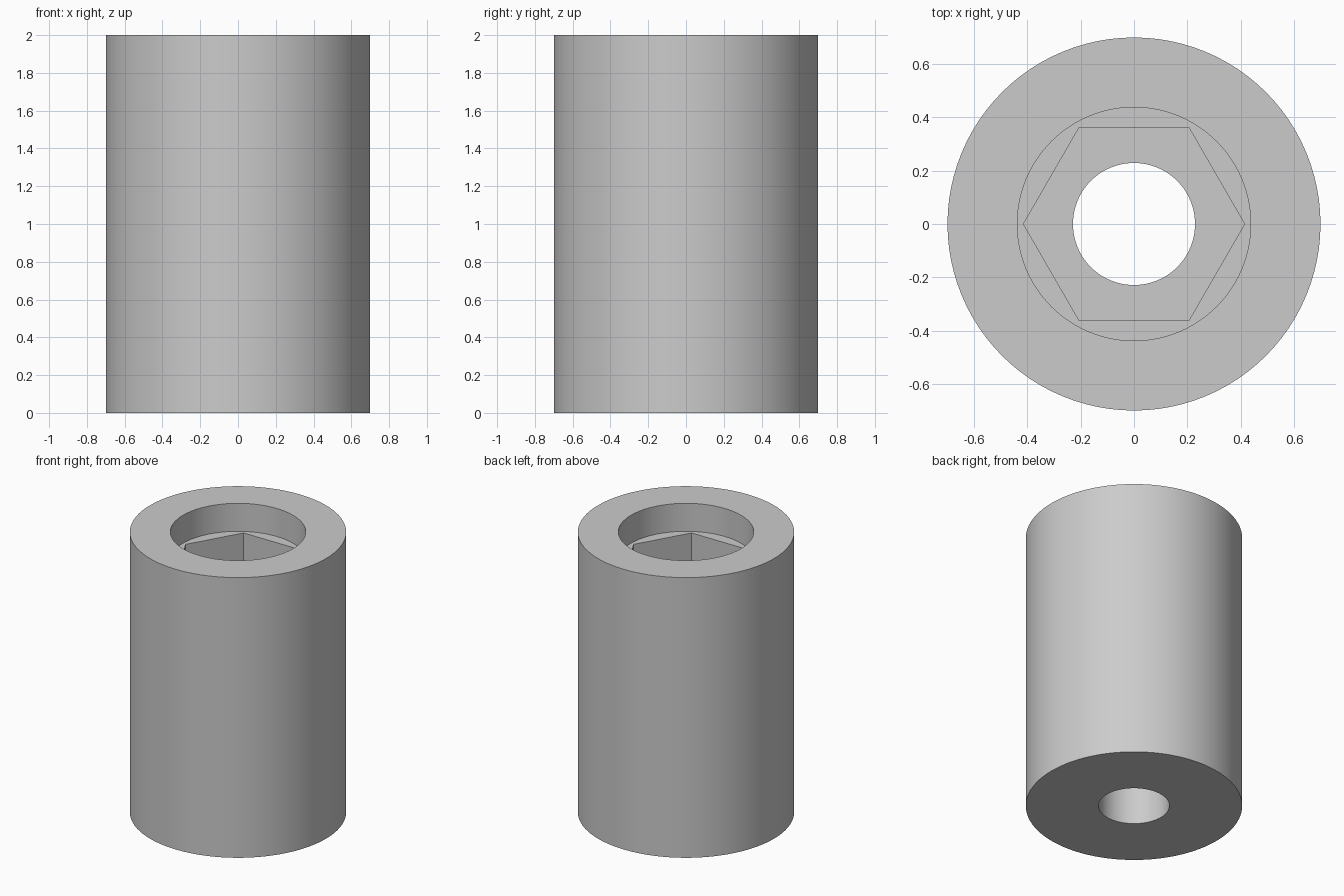
import bpy
import bmesh
from math import cos, sin, pi, radians

cube = bpy.data.objects.get("Cube")
if cube:
    bpy.data.objects.remove(cube, do_unlink=True)

SEGMENTS = 96  # divisible by six, so the hexagon corners stay sharp

grey = bpy.data.materials.new("plain grey")
grey.use_nodes = True
colour = (0.6, 0.6, 0.6, 1)
grey.diffuse_color = colour
grey.node_tree.nodes["Principled BSDF"].inputs["Base Color"].default_value = colour


def ring(bm, radius, z, hexagon=False):
    """Closed loop of vertices, round or hexagonal."""
    loop = []
    for i in range(SEGMENTS):
        a = 2 * pi * i / SEGMENTS
        r = radius
        if hexagon:
            r *= cos(pi / 6) / cos(a % (pi / 3) - pi / 6)
        loop.append(bm.verts.new((r * cos(a), r * sin(a), z)))
    return loop


HEIGHT, BORE_FLOOR, HEX_FLOOR = 2.0, 1.8, 1.2
OUTER, BORE, HEX, HOLE = 0.7, 0.438, 0.415, 0.229

bm = bmesh.new()
rings = [
    ring(bm, OUTER, 0),                # outer wall
    ring(bm, OUTER, HEIGHT),
    ring(bm, BORE, HEIGHT),            # round counterbore
    ring(bm, BORE, BORE_FLOOR),
    ring(bm, HEX, BORE_FLOOR, True),   # hexagonal pocket
    ring(bm, HEX, HEX_FLOOR, True),
    ring(bm, HOLE, HEX_FLOOR),         # through hole
    ring(bm, HOLE, 0),
]

# Join each loop to the next, the last one back to the first
for k, low in enumerate(rings):
    high = rings[(k + 1) % len(rings)]
    for i in range(SEGMENTS):
        j = (i + 1) % SEGMENTS
        bm.faces.new((low[i], low[j], high[j], high[i]))
bmesh.ops.recalc_face_normals(bm, faces=bm.faces)

mesh = bpy.data.meshes.new("spacer_sleeve")
bm.to_mesh(mesh)
bm.free()
mesh.materials.append(grey)

sleeve = bpy.data.objects.new("spacer_sleeve", mesh)
bpy.context.collection.objects.link(sleeve)
bpy.ops.object.select_all(action='DESELECT')
sleeve.select_set(True)
bpy.context.view_layer.objects.active = sleeve
bpy.ops.object.shade_smooth_by_angle(angle=radians(30))
